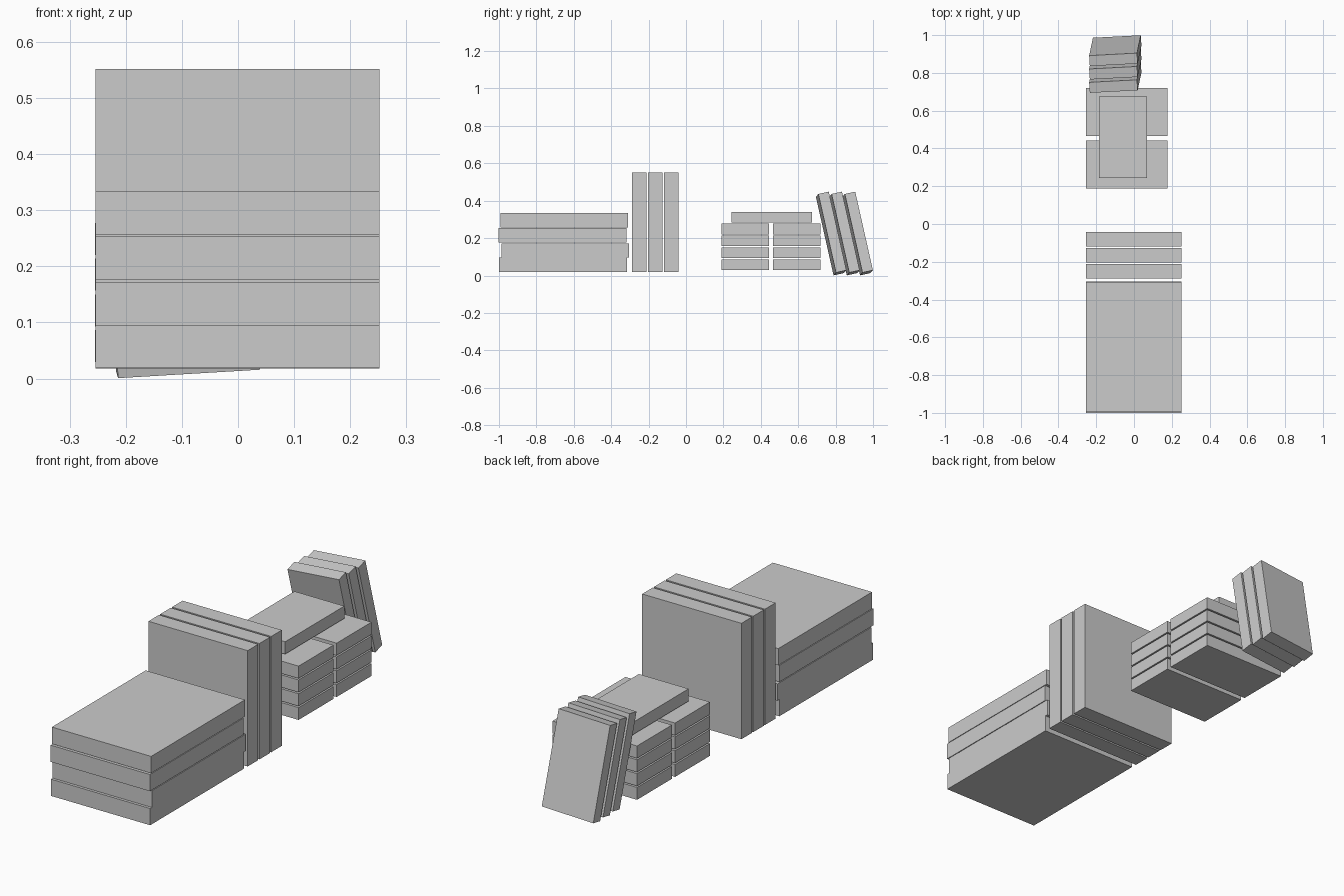
import bpy
from math import radians

cube = bpy.data.objects.get("Cube")
if cube:
    bpy.data.objects.remove(cube, do_unlink=True)

grey = bpy.data.materials.new("plain_grey")
grey.use_nodes = True
colour = (0.6, 0.6, 0.6, 1)
grey.diffuse_color = colour
grey.node_tree.nodes["Principled BSDF"].inputs["Base Color"].default_value = colour


def slab(name, centre, size, rotation=(0, 0, 0)):
    """Flat-sided box given by centre, full size and rotation in degrees."""
    bpy.ops.mesh.primitive_cube_add(size=1, location=centre)
    ob = bpy.context.object
    ob.name = name
    ob.scale = size
    ob.rotation_euler = [radians(a) for a in rotation]
    ob.data.materials.append(grey)
    return ob


# Large slabs lying in a slightly uneven stack
WIDTH, THICK = 0.506, 0.077
for i, (y, z) in enumerate([(-0.658, 0.057), (-0.645, 0.134),
                            (-0.66, 0.2145), (-0.651, 0.2945)]):
    slab(f"large_stacked_slab_{i + 1}", (-0.001, y, z), (WIDTH, 0.683, THICK))

# Large slabs standing on edge
for i in range(3):
    slab(f"large_upright_slab_{i + 1}", (-0.001, -0.251 + 0.0857 * i, 0.285),
         (WIDTH, THICK, 0.534))

# Two stacks of small slabs, side by side
SHORT, LONG, THIN = 0.254, 0.431, 0.057
for side, y in (("front", 0.316), ("back", 0.593)):
    for i in range(4):
        slab(f"small_{side}_slab_{i + 1}", (-0.039, y, 0.058 + 0.0637 * i),
             (LONG, SHORT, THIN))

# Small slab bridging both stacks
slab("bridging_slab", (-0.057, 0.459, 0.312), (SHORT, LONG, THIN))

# Small slabs leaning against the back stack
for i in range(3):
    slab(f"leaning_slab_{i + 1}", (-0.099, 0.776 + 0.0708 * i, 0.2245),
         (SHORT, THIN, LONG), (12.5, -3.4, 3))
